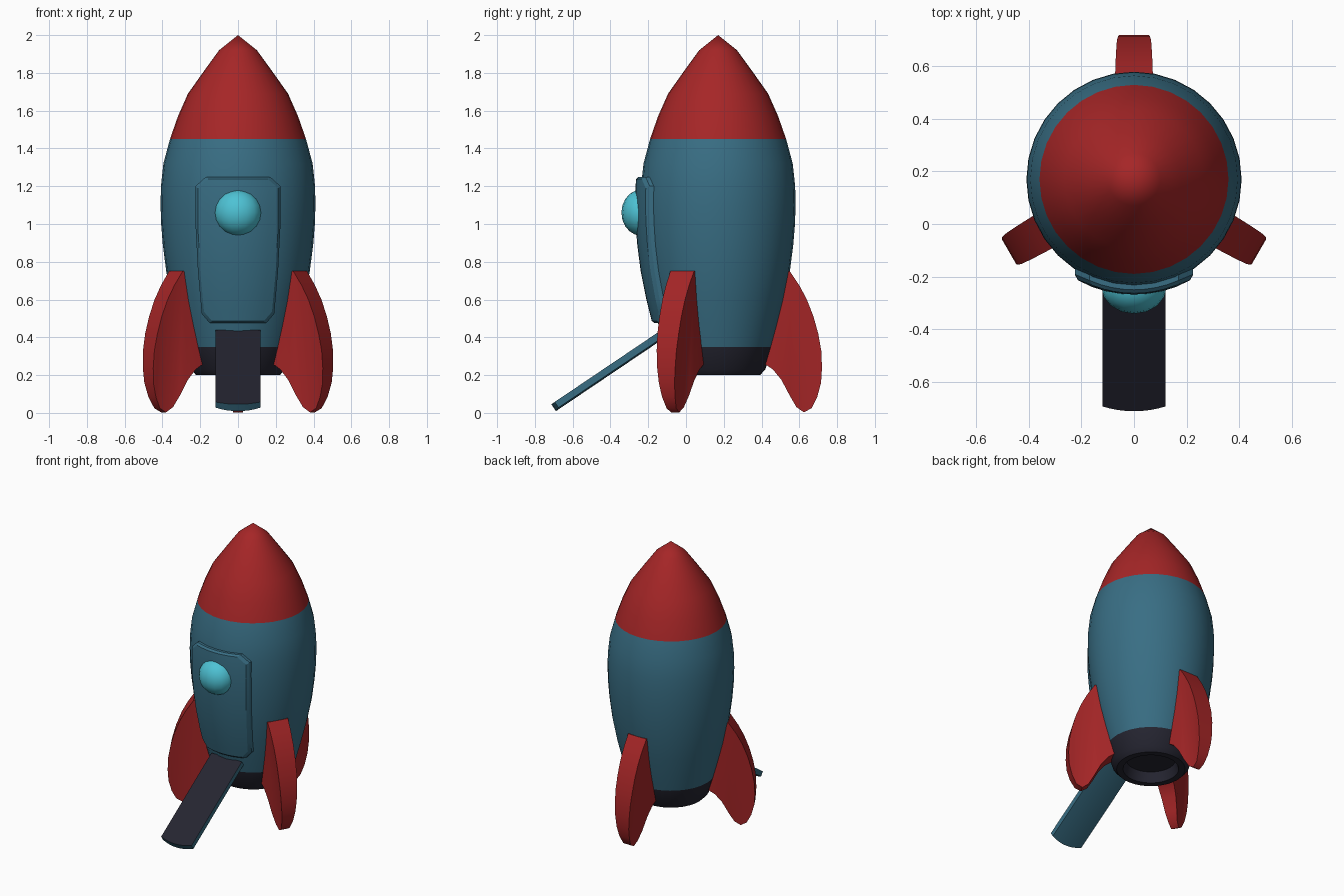
import bpy, bmesh, math
from mathutils import Matrix, Vector

if "Cube" in bpy.data.objects:
    bpy.data.objects.remove(bpy.data.objects["Cube"])

AXIS_Y = 0.17   # rocket axis is set back from the origin
SEG = 32


def material(name, rgb):
    m = bpy.data.materials.new(name)
    m.diffuse_color = (*rgb, 1)
    m.use_nodes = True
    m.node_tree.nodes["Principled BSDF"].inputs["Base Color"].default_value = m.diffuse_color
    return m


RED = material("red", (0.38, 0.019, 0.02))
BLUE = material("steel blue", (0.04, 0.155, 0.23))
CYAN = material("cyan glass", (0.075, 0.54, 0.66))
DARK = material("charcoal", (0.018, 0.018, 0.03))


def finish(name, bm, mats, angle=35):
    bmesh.ops.recalc_face_normals(bm, faces=bm.faces[:])
    me = bpy.data.meshes.new(name)
    bm.to_mesh(me)
    bm.free()
    for m in mats:
        me.materials.append(m)
    ob = bpy.data.objects.new(name, me)
    bpy.context.collection.objects.link(ob)
    bpy.ops.object.select_all(action='DESELECT')
    ob.select_set(True)
    bpy.context.view_layer.objects.active = ob
    bpy.ops.object.shade_smooth_by_angle(angle=math.radians(angle))
    return ob


def interp(table, z):
    """Piecewise linear lookup in a list of (z, value) pairs."""
    if z <= table[0][0]:
        return table[0][1]
    for (z0, a), (z1, b) in zip(table, table[1:]):
        if z <= z1:
            return a + (b - a) * (z - z0) / (z1 - z0)
    return table[-1][1]


# Hull: lathe of (z, radius), coloured by height
HULL = [(0.23, 0.25), (0.35, 0.285), (0.45, 0.312), (0.6, 0.35), (0.75, 0.38), (0.89, 0.398),
        (1.0, 0.407), (1.1, 0.41), (1.2, 0.408), (1.32, 0.395), (1.45, 0.36), (1.57, 0.318),
        (1.69, 0.265), (1.81, 0.18), (1.92, 0.1), (2.0, 0)]
profile = [(0.27, 0), (0.27, 0.16), (0.2, 0.18), (0.2, 0.222)] + HULL
bm = bmesh.new()
vs = [bm.verts.new((r, AXIS_Y, z)) for z, r in profile]
es = [bm.edges.new(p) for p in zip(vs, vs[1:])]
bmesh.ops.spin(bm, geom=vs + es, cent=(0, AXIS_Y, 0), axis=(0, 0, 1),
               angle=math.tau, steps=SEG, use_duplicate=False)
bmesh.ops.remove_doubles(bm, verts=bm.verts[:], dist=1e-4)
for f in bm.faces:
    z = f.calc_center_median().z
    f.material_index = 0 if z < 0.35 else 1 if z < 1.45 else 2
finish("hull", bm, [DARK, BLUE, RED])

# Fins: swept outline (radius, z), thinner towards the foot
FIN = [(0.3, 0.75), (0.38, 0.75), (0.43, 0.675), (0.47, 0.6), (0.505, 0.51), (0.53, 0.42),
       (0.546, 0.33), (0.55, 0.24), (0.545, 0.16), (0.525, 0.085), (0.495, 0.025), (0.455, 0.003),
       (0.415, 0.03), (0.38, 0.09), (0.335, 0.175), (0.29, 0.23), (0.245, 0.26), (0.2, 0.27)]
THICK = [(0, 0.05), (0.1, 0.085), (0.25, 0.112), (0.42, 0.13), (0.75, 0.145)]
for name, deg in (("back_fin", 90), ("left_fin", 210), ("right_fin", 330)):
    bm = bmesh.new()
    sides = [[bm.verts.new((r, s * interp(THICK, z) / 2, z)) for r, z in FIN] for s in (-1, 1)]
    for side in sides:
        bm.faces.new(side)
    n = len(FIN)
    for i in range(n):
        j = (i + 1) % n
        bm.faces.new((sides[0][i], sides[0][j], sides[1][j], sides[1][i]))
    bmesh.ops.triangulate(bm, faces=[f for f in bm.faces if len(f.verts) > 4])
    bm.transform(Matrix.Translation((0, AXIS_Y, 0)) @ Matrix.Rotation(math.radians(deg), 4, 'Z'))
    finish(name, bm, [RED])

# Hatch: curved plate that follows the hull, with cut corners and a bevelled rim
HALF = [(0.475, 0.15), (0.525, 0.192), (0.75, 0.212), (1.0, 0.225), (1.2, 0.225), (1.25, 0.17)]
ROWS = [0.475, 0.525, 0.6, 0.75, 0.89, 1.0, 1.1, 1.2, 1.25]
COLS = 8


def hatch_grid(bm, inset, lift):
    grid = []
    for z in ROWS:
        w = interp(HALF, z) - inset
        zz = 0.8625 + (z - 0.8625) * (1 - inset / 0.3875)
        R = interp(HULL, zz) + lift
        row = []
        for i in range(COLS + 1):
            x = w * (2 * i / COLS - 1)
            row.append(bm.verts.new((x, AXIS_Y - math.sqrt(R * R - x * x), zz)))
        grid.append(row)
    return grid


def rim(g):
    return g[0] + [r[-1] for r in g[1:-1]] + g[-1][::-1] + [r[0] for r in g[-2:0:-1]]


bm = bmesh.new()
layers = [hatch_grid(bm, 0, -0.02), hatch_grid(bm, 0, 0.018), hatch_grid(bm, 0.012, 0.03)]
for a, b in zip(layers, layers[1:]):
    ra, rb = rim(a), rim(b)
    for i in range(len(ra)):
        j = (i + 1) % len(ra)
        bm.faces.new((ra[i], ra[j], rb[j], rb[i]))
top = layers[2]
for r0, r1 in zip(top, top[1:]):
    for i in range(COLS):
        bm.faces.new((r0[i], r0[i + 1], r1[i + 1], r1[i]))
bmesh.ops.delete(bm, geom=[v for v in bm.verts if not v.link_faces], context='VERTS')
finish("hatch", bm, [BLUE], 25)

# Round window: flattened dome
bm = bmesh.new()
bmesh.ops.create_uvsphere(bm, u_segments=16, v_segments=10, radius=1)
bm.transform(Matrix.Translation((0, -0.237, 1.06)) @ Matrix.Diagonal((0.125, 0.105, 0.122, 1)))
finish("window", bm, [CYAN], 60)

# Ramp: sloping plank with a bowed foot, dark on the walking side
head, foot = Vector((0, -0.128, 0.44)), Vector((0, -0.695, 0.058))
along = (foot - head).normalized()
down = Vector((0, -along.z, along.y)).normalized()
if down.z > 0:
    down = -down
bm = bmesh.new()
rings = []
for i in range(9):
    t = i / 4 - 1
    bow = 0.022 * (1 - t * t)
    x = Vector((0.12 * t, 0, 0))
    thick = down * (0.036 + 0.008 * (1 - t * t))
    end = foot + along * bow
    rings.append([bm.verts.new(p + x) for p in (head, end, end + thick, head + thick)])
for a, b in zip(rings, rings[1:]):
    for k in range(4):
        f = bm.faces.new((a[k], a[(k + 1) % 4], b[(k + 1) % 4], b[k]))
        f.material_index = 1 if k == 0 else 0
bm.faces.new(rings[0])
bm.faces.new(rings[-1])
finish("ramp", bm, [BLUE, DARK])
